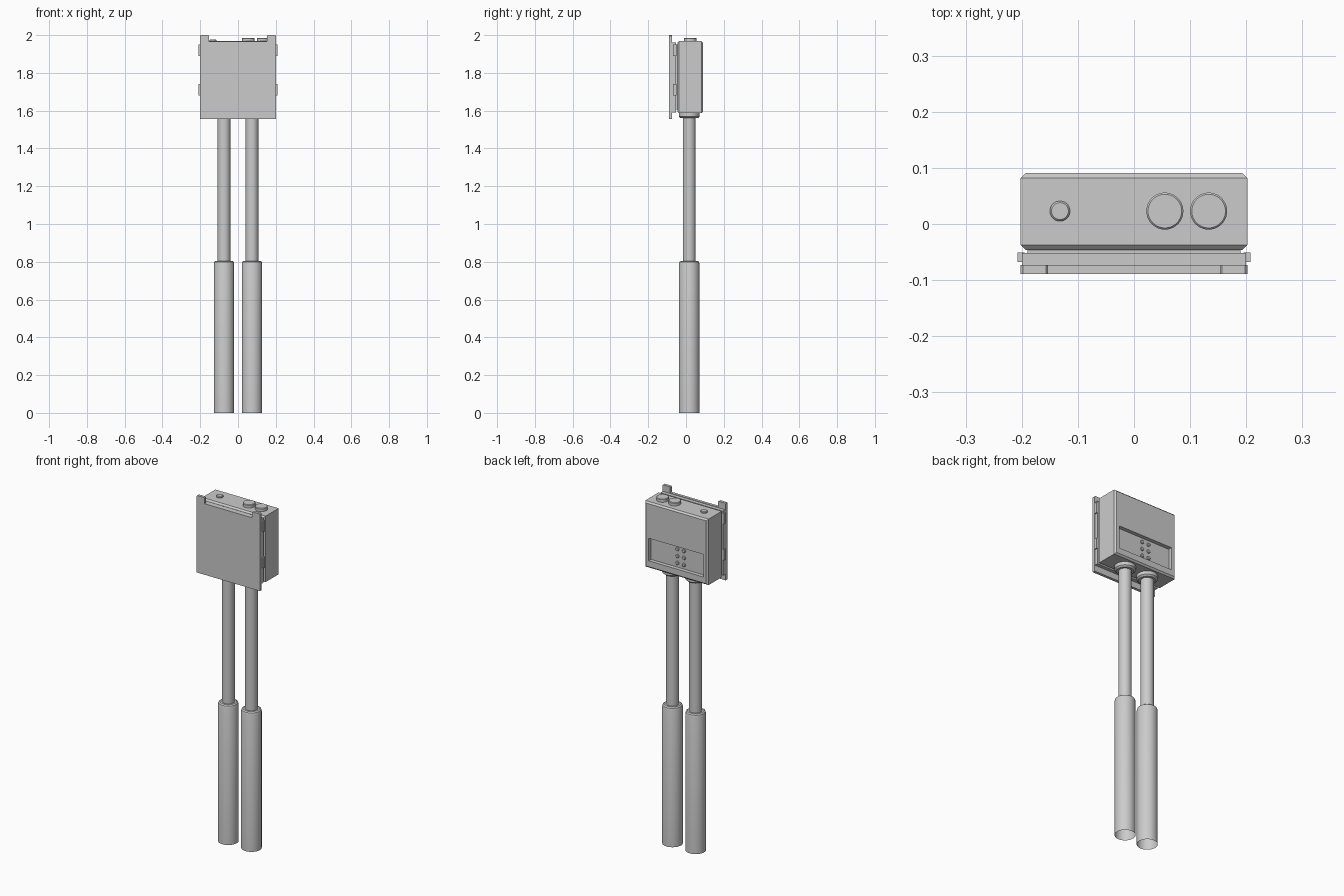
import bpy
import bmesh
from math import radians
from mathutils import Matrix, Vector

cube = bpy.data.objects.get("Cube")
if cube:
    bpy.data.objects.remove(cube, do_unlink=True)

GREY = (0.6, 0.6, 0.6, 1)
grey = bpy.data.materials.new("light_grey")
grey.use_nodes = True
grey.diffuse_color = GREY
grey.node_tree.nodes["Principled BSDF"].inputs["Base Color"].default_value = GREY


def finish(name, bm, smooth=False):
    mesh = bpy.data.meshes.new(name)
    bm.to_mesh(mesh)
    bm.free()
    mesh.materials.append(grey)
    obj = bpy.data.objects.new(name, mesh)
    bpy.context.collection.objects.link(obj)
    bpy.ops.object.select_all(action="DESELECT")
    obj.select_set(True)
    bpy.context.view_layer.objects.active = obj
    if smooth:
        bpy.ops.object.shade_smooth_by_angle(angle=radians(35))
    return obj


def box(name, low, high, bevel=0, pick=None):
    """Box between two corners; pick chooses which edges are chamfered."""
    low, high = Vector(low), Vector(high)
    bm = bmesh.new()
    bmesh.ops.create_cube(bm, size=1)
    bmesh.ops.scale(bm, vec=high - low, verts=bm.verts)
    bmesh.ops.translate(bm, vec=(low + high) / 2, verts=bm.verts)
    if bevel:
        edges = [e for e in bm.edges if pick is None or pick(e)]
        bmesh.ops.bevel(bm, geom=edges, offset=bevel, segments=1,
                        affect="EDGES", profile=0.5)
    return finish(name, bm)


def turned(name, profile, centre, axis="Z", open_end=False, sides=40):
    """Stack of rings given as (radius, height), capped at the ends."""
    bm = bmesh.new()
    turn = Matrix.Rotation(radians(-90), 4, "X") if axis == "Y" else Matrix()
    place = Matrix.Translation(centre) @ turn
    rings = []
    for radius, height in profile:
        ring = bmesh.ops.create_circle(bm, segments=sides, radius=radius,
                                       matrix=place @ Matrix.Translation((0, 0, height)))
        rings.append(ring["verts"])
    for a, b in zip(rings, rings[1:]):
        for i in range(sides):
            j = (i + 1) % sides
            bm.faces.new((a[i], a[j], b[j], b[i]))
    if not open_end:
        bm.faces.new(rings[0][::-1])
    bm.faces.new(rings[-1])
    return finish(name, bm, smooth=True)


# Housing with chamfered front and back rims
housing = box("housing", (-0.202, -0.046, 1.587), (0.202, 0.091, 1.968), 0.009,
              lambda e: abs(e.verts[0].co.y - e.verts[1].co.y) < 0.01)

# Recessed control panel in the back of the housing
cutter = box("panel_cutter", (-0.175, 0.069, 1.63), (0.175, 0.2, 1.76))
cutter.hide_render = True
cut = housing.modifiers.new("panel_recess", "BOOLEAN")
cut.object = cutter
cut.operation = "DIFFERENCE"
cut.solver = "EXACT"
bpy.context.view_layer.objects.active = housing
bpy.ops.object.modifier_apply(modifier=cut.name)
bpy.data.objects.remove(cutter, do_unlink=True)

for column, x in enumerate((0.005, -0.037)):
    for row in range(3):
        turned(f"panel_button_{column}_{row}", [(0.01, 0), (0.01, 0.006), (0.008, 0.008)],
               (x, 0.068, 1.735 - 0.04 * row), "Y", sides=20)

# Mounting bracket on the front
box("bracket_neck", (-0.19, -0.056, 1.605), (0.19, -0.04, 1.95))
box("bracket_frame", (-0.2, -0.075, 1.59), (0.2, -0.052, 1.962))
box("front_plate", (-0.202, -0.089, 1.555), (0.202, -0.073, 1.965))
for side, name in ((1, "left"), (-1, "right")):
    inner, outer = sorted((side * 0.153, side * 0.202))
    box(f"{name}_top_tab", (inner, -0.089, 1.96), (outer, -0.073, 2.0), 0.004,
        lambda e: all(v.co.z > 1.99 for v in e.verts)
        and abs(e.verts[0].co.y - e.verts[1].co.y) > 0.01)
    for level, z in (("lower", 1.71), ("upper", 1.92)):
        a, b = sorted((side * 0.195, side * 0.208))
        box(f"{name}_{level}_clip", (a, -0.068, z - 0.03), (b, -0.051, z + 0.03))

# Round caps on the top
for name, x, radius, height in (("small_cap", -0.132, 0.018, 0.01),
                                ("inner_cap", 0.055, 0.033, 0.019),
                                ("outer_cap", 0.133, 0.033, 0.019)):
    turned(name, [(radius, -0.005), (radius, height - 0.003), (radius - 0.003, height)],
           (x, 0.023, 1.967))

# Two probes: gland, rod and open-ended sleeve
for side, name in ((1, "left"), (-1, "right")):
    foot = (side * 0.074, 0.017, 0)
    turned(f"{name}_gland", [(0.046, 1.56), (0.055, 1.568), (0.055, 1.59)], foot)
    turned(f"{name}_rod", [(0.034, 0.79), (0.034, 1.59)], foot)
    turned(f"{name}_sleeve", [(0.054, 0), (0.054, 0.79), (0.051, 0.8), (0.044, 0.805)],
           foot, open_end=True)
